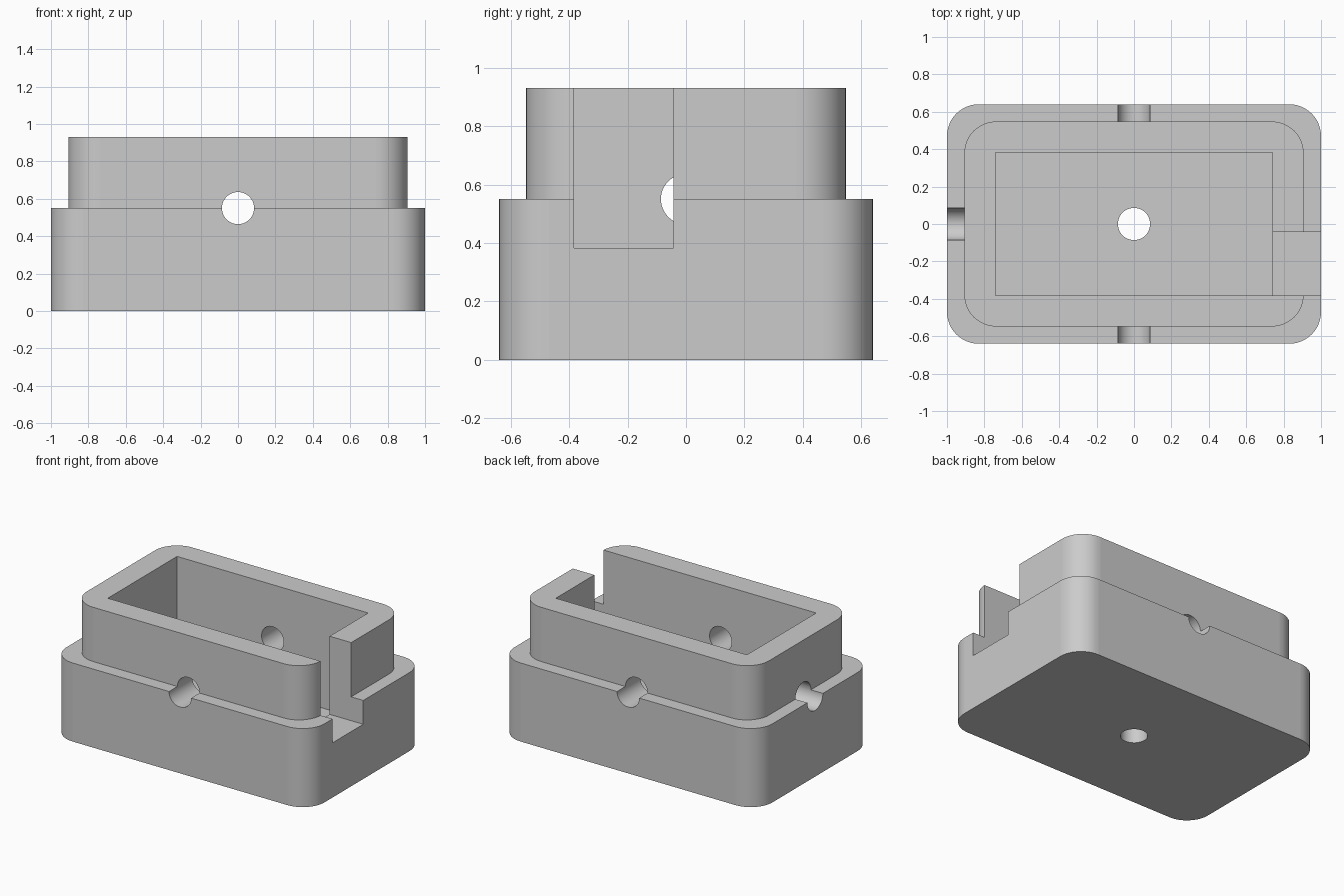
import bpy, bmesh, math
from mathutils import Matrix, Vector

if "Cube" in bpy.data.objects:
    bpy.data.objects.remove(bpy.data.objects["Cube"], do_unlink=True)

grey = bpy.data.materials.new("plain_grey")
grey.use_nodes = True
colour = (0.6, 0.6, 0.6, 1)
grey.diffuse_color = colour
grey.node_tree.nodes["Principled BSDF"].inputs["Base Color"].default_value = colour

LEDGE_Z, TOP_Z, FLOOR_Z = 0.55, 0.93, 0.17
HOLE_RADIUS, CORNER = 0.086, 0.17


def make_object(name, bm):
    bmesh.ops.recalc_face_normals(bm, faces=bm.faces)
    mesh = bpy.data.meshes.new(name)
    bm.to_mesh(mesh)
    bm.free()
    mesh.materials.append(grey)
    obj = bpy.data.objects.new(name, mesh)
    bpy.context.collection.objects.link(obj)
    return obj


def rounded_ring(bm, half_x, half_y, z, steps=12):
    verts = []
    for i, (sx, sy) in enumerate([(1, 1), (-1, 1), (-1, -1), (1, -1)]):
        for s in range(steps + 1):
            a = math.pi / 2 * (i + s / steps)
            verts.append(bm.verts.new((sx * (half_x - CORNER) + CORNER * math.cos(a),
                                       sy * (half_y - CORNER) + CORNER * math.sin(a), z)))
    return verts


def box_cutter(name, low, high):
    low, high = Vector(low), Vector(high)
    bm = bmesh.new()
    bmesh.ops.create_cube(bm, size=1, matrix=Matrix.Translation((low + high) / 2)
                          @ Matrix.Diagonal((*(high - low), 1)))
    return make_object(name, bm)


def hole_cutter(name, centre, axis, length):
    bm = bmesh.new()
    turn = Vector(axis).to_track_quat('Z', 'Y').to_matrix().to_4x4()
    bmesh.ops.create_cone(bm, cap_ends=True, segments=48, radius1=HOLE_RADIUS,
                          radius2=HOLE_RADIUS, depth=length,
                          matrix=Matrix.Translation(centre) @ turn)
    return make_object(name, bm)


# Stepped body: wide lower block with a narrower raised rim
bm = bmesh.new()
rings = [rounded_ring(bm, 1, 0.64, 0), rounded_ring(bm, 1, 0.64, LEDGE_Z),
         rounded_ring(bm, 0.907, 0.548, LEDGE_Z), rounded_ring(bm, 0.907, 0.548, TOP_Z)]
for a, b in zip(rings, rings[1:]):
    for i in range(len(a)):
        j = (i + 1) % len(a)
        bm.faces.new((a[i], a[j], b[j], b[i]))
bm.faces.new(rings[0])
bm.faces.new(rings[-1])
body = make_object("box_body", bm)

# Cavity, side notch and round holes
cutters = [
    box_cutter("cavity_cutter", (-0.74, -0.383, FLOOR_Z), (0.74, 0.383, 1.2)),
    box_cutter("notch_cutter", (0.6, -0.383, 0.383), (1.2, -0.043, 1.3)),
    hole_cutter("front_back_hole_cutter", (0, 0, LEDGE_Z), (0, 1, 0), 1.6),
    hole_cutter("side_hole_cutter", (-0.8, 0, LEDGE_Z), (1, 0, 0), 0.8),
    hole_cutter("floor_hole_cutter", (0, 0, 0.1), (0, 0, 1), 0.5),
]
bpy.ops.object.select_all(action='DESELECT')
body.select_set(True)
bpy.context.view_layer.objects.active = body
for cutter in cutters:
    cutter.hide_render = True
    mod = body.modifiers.new(cutter.name, 'BOOLEAN')
    mod.operation = 'DIFFERENCE'
    mod.solver = 'EXACT'
    mod.object = cutter
    bpy.ops.object.modifier_apply(modifier=mod.name)
    bpy.data.objects.remove(cutter, do_unlink=True)

# Smooth the curves, keep the straight walls flat
bpy.ops.object.shade_smooth_by_angle(angle=math.radians(30))
for face in body.data.polygons:
    if max(abs(c) for c in face.normal) > 0.9999:
        face.use_smooth = False
